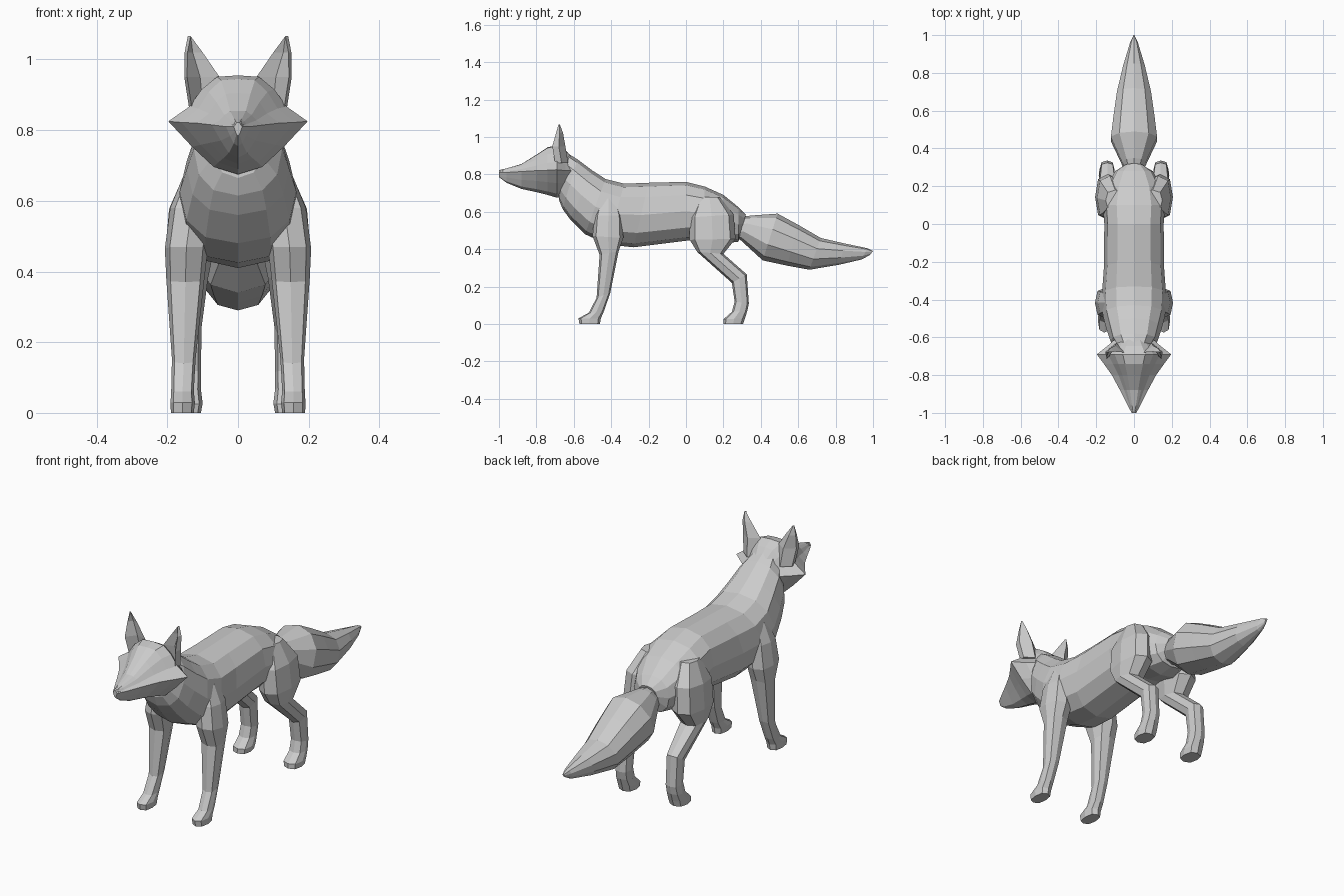
import bpy, bmesh
from math import sin, cos, pi


def skin(name, rings, mirror=False):
    """Bridge equal-sized point rings into a closed flat-shaded mesh."""
    bm = bmesh.new()
    loops = [[bm.verts.new(p) for p in r] for r in rings]
    n = len(loops[0])
    for a, b in zip(loops, loops[1:]):
        for i in range(n):
            j = (i + 1) % n
            bm.faces.new((a[i], a[j], b[j], b[i]))
    bm.faces.new(loops[0])
    bm.faces.new(loops[-1])
    bmesh.ops.recalc_face_normals(bm, faces=bm.faces)
    me = bpy.data.meshes.new(name)
    bm.to_mesh(me)
    bm.free()
    ob = bpy.data.objects.new(name, me)
    bpy.context.collection.objects.link(ob)
    if mirror:
        ob.modifiers.new("mirror", 'MIRROR')
    return ob


def power(v, e):
    return (abs(v) ** e) * (1 if v >= 0 else -1)


def section(y1, z1, y2, z2, x_in, x_out, n=8, e=0.8):
    """Rounded ring spanning two side-view points and an x range."""
    pts = []
    for i in range(n):
        c = power(cos(2 * pi * i / n), e)
        s = power(sin(2 * pi * i / n), e)
        pts.append(((x_in + x_out) / 2 + (x_out - x_in) / 2 * s,
                    (y1 + y2) / 2 + (y1 - y2) / 2 * c,
                    (z1 + z2) / 2 + (z1 - z2) / 2 * c))
    return pts


# Torso and neck: top point, bottom point, half width
torso = [(-.66, .93, -.68, .665, .08), (-.58, .88, -.66, .615, .125),
         (-.50, .82, -.62, .56, .145), (-.43, .775, -.54, .48, .165),
         (-.33, .75, -.42, .425, .17), (-.20, .755, -.28, .41, .16),
         (0, .76, 0, .445, .157), (.10, .735, .10, .45, .165),
         (.20, .69, .20, .43, .145), (.28, .625, .28, .44, .10),
         (.32, .585, .295, .49, .05)]
skin("body", [section(*r[:4], -r[4], r[4], 12, .85) for r in torso])

# Tail: same layout
tail = [(.27, .57, .26, .46, .04), (.35, .58, .29, .45, .065),
        (.49, .59, .41, .34, .128), (.60, .53, .54, .312, .113),
        (.72, .46, .66, .29, .095), (.85, .43, .82, .317, .06),
        (.97, .405, .94, .345, .022), (1.0, .39, .985, .37, .005)]
skin("tail", [section(*r[:4], -r[4], r[4], 10, .95) for r in tail])

# Head: y, crown z, cheek z, jaw z, half width
half = [(0, 1), (.3, .97), (.52, .7), (.7, .32), (1, 0), (.66, -.48), (.35, -.86), (0, -1)]
outline = half + [(-x, z) for x, z in half[-2:0:-1]]
head = [(-.60, .88, .82, .70, .09), (-.645, .93, .82, .68, .14),
        (-.69, .955, .825, .675, .197), (-.74, .945, .822, .69, .16),
        (-.80, .905, .82, .705, .117), (-.88, .855, .815, .722, .074),
        (-.96, .832, .81, .755, .034), (-1.0, .822, .81, .785, .012)]
skin("head", [[(x * w, y, zc + z * ((zt - zc) if z > 0 else (zc - zb))) for x, z in outline]
              for y, zt, zc, zb, w in head])

# Nose
bpy.ops.mesh.primitive_uv_sphere_add(segments=8, ring_count=5, radius=.018, location=(0, -.98, .81))
bpy.context.object.name = "nose"

# Ears: height, inner x, outer x, front y, back y, with a hollow front
ears = [(.86, .05, .138, -.70, -.63), (.95, .052, .152, -.715, -.645),
        (1.02, .10, .151, -.695, -.657), (1.066, .134, .142, -.682, -.674)]
skin("ear", [[(xi, (yf + yb) / 2, z), (xi * .45 + xo * .55, yf * .3 + yb * .7, z),
              (xo - .008, yf, z), (xo, (yf + yb) / 2, z),
              ((xi + xo) / 2, yb, z)] for z, xi, xo, yf, yb in ears], True)

# Front legs: front point, back point, inner x, outer x
front = [(-.57, 0, -.46, 0, .125, .19), (-.575, .03, -.455, .03, .122, .191),
         (-.52, .06, -.44, .065, .125, .189), (-.478, .14, -.405, .165, .12, .187),
         (-.462, .37, -.36, .39, .095, .203), (-.50, .47, -.335, .46, .085, .207),
         (-.49, .58, -.34, .58, .07, .192), (-.46, .67, -.37, .67, .06, .155)]
skin("front_leg", [section(*r, 8, .75) for r in front], True)

# Hind legs: same layout
hind = [(.20, 0, .305, 0, .105, .185), (.20, .025, .315, .03, .10, .187),
        (.245, .065, .328, .07, .105, .183), (.26, .12, .336, .11, .105, .18),
        (.245, .22, .325, .265, .103, .18), (.06, .385, .20, .375, .085, .197),
        (.02, .45, .265, .455, .07, .206), (.02, .57, .255, .585, .06, .195),
        (.07, .68, .18, .68, .05, .15)]
skin("hind_leg", [section(*r, 8, .75) for r in hind], True)
